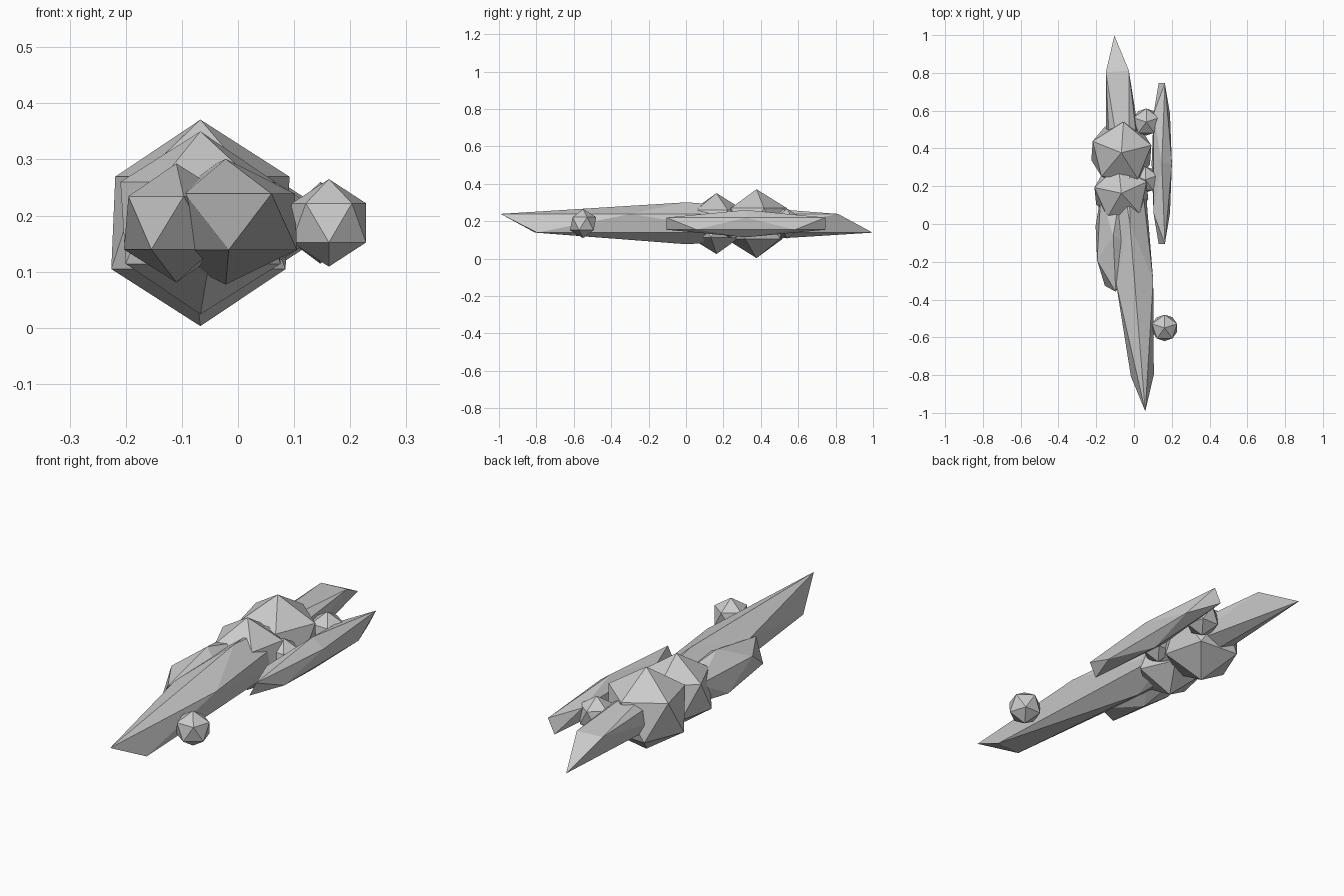
import bpy, bmesh
from math import radians
from mathutils import Matrix, Vector

if "Cube" in bpy.data.objects:
    bpy.data.objects.remove(bpy.data.objects["Cube"])

MID = 0.187  # shared mid height


def lump(name, centre, radii, turn=0.0, lean=0.0):
    """Twenty-sided lump: turned about z, stretched, then leaned about z."""
    bm = bmesh.new()
    bmesh.ops.create_icosphere(bm, subdivisions=1, radius=1.0)
    m = (Matrix.Translation(Vector(centre))
         @ Matrix.Rotation(radians(lean), 4, 'Z')
         @ Matrix.Diagonal((*radii, 1.0))
         @ Matrix.Rotation(radians(turn), 4, 'Z'))
    bm.transform(m)
    me = bpy.data.meshes.new(name)
    bm.to_mesh(me)
    bm.free()
    ob = bpy.data.objects.new(name, me)
    bpy.context.collection.objects.link(ob)
    return ob


# long central shard, its axis slightly off y
lump("long_shard", (-0.022, 0.003, MID + 0.002), (1.116, 0.116, 0.112), 0, -85.3)

# large round lumps
lump("large_lump", (-0.067, 0.377, MID), (0.183, 0.183, 0.184), 14)
lump("medium_lump", (-0.067, 0.163, MID), (0.163, 0.163, 0.163), 24)

# stretched lumps on either side
lump("left_shard", (-0.11, -0.062, MID), (0.106, 0.335, 0.106), 62)
lump("right_shard", (0.147, 0.32, MID), (0.06, 0.5, 0.073), 0)

# small pebbles
for name, x, y, r, turn in (
    ("front_pebble", 0.162, -0.55, 0.078, 18),
    ("rear_pebble", 0.065, 0.54, 0.08, 18),
    ("middle_pebble", 0.06, 0.235, 0.077, 18),
):
    lump(name, (x, y, MID), (r, r, r), turn)
